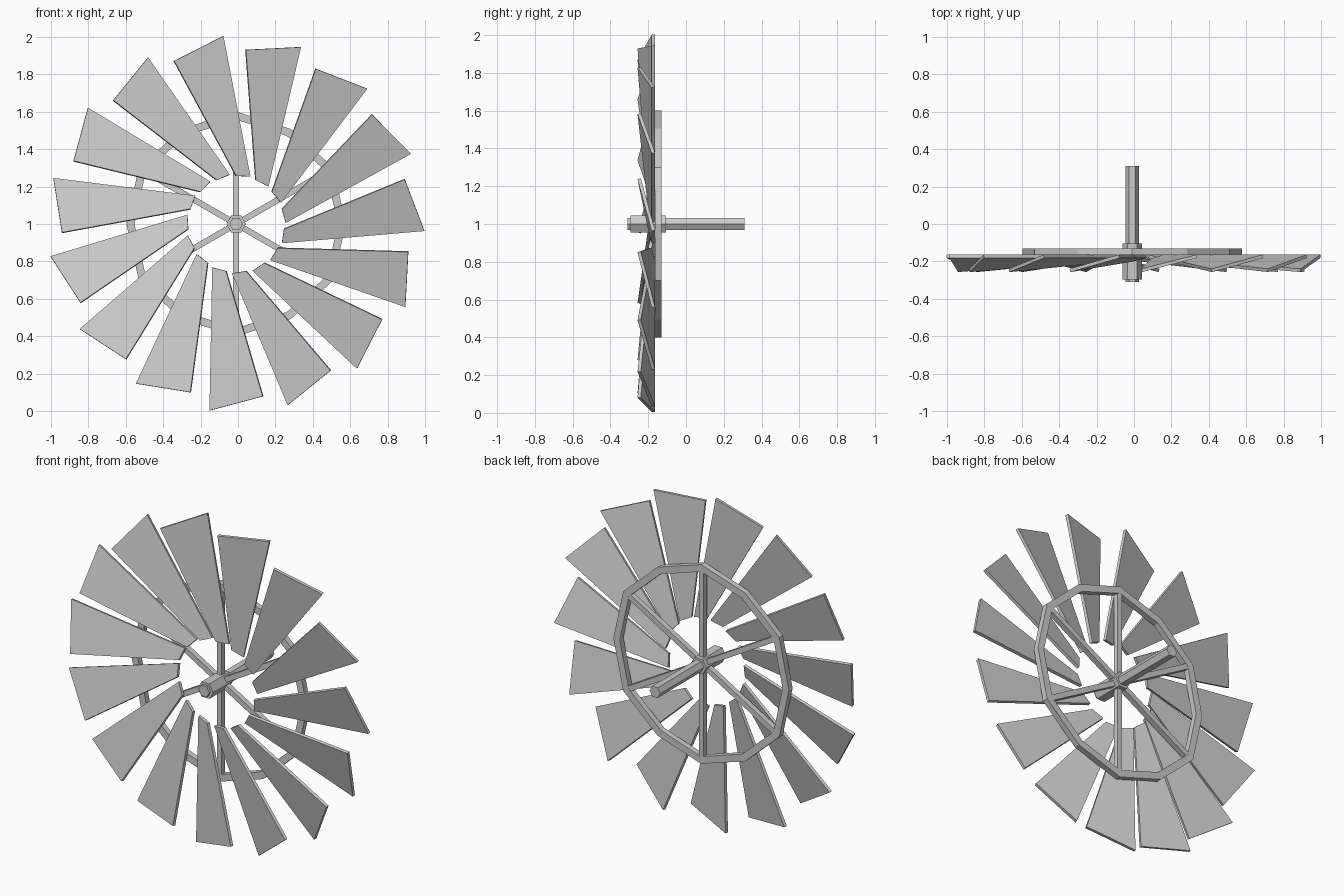
import bpy, bmesh, math
from mathutils import Vector, Matrix

cube = bpy.data.objects.get("Cube")
if cube:
    bpy.data.objects.remove(cube)

HUB = Vector((-0.01, 0, 1.0))
BLADES, SPOKES = 15, 6

metal = bpy.data.materials.new("grey_metal")
metal.use_nodes = True
GREY = (0.6, 0.6, 0.6, 1)
metal.diffuse_color = GREY
metal.node_tree.nodes["Principled BSDF"].inputs["Base Color"].default_value = GREY


def finish(bm, name):
    bmesh.ops.recalc_face_normals(bm, faces=bm.faces)
    mesh = bpy.data.meshes.new(name)
    bm.to_mesh(mesh)
    bm.free()
    mesh.materials.append(metal)
    return mesh


def place(name, mesh, angle=0):
    ob = bpy.data.objects.new(name, mesh)
    ob.location = HUB
    ob.rotation_euler.y = angle
    bpy.context.collection.objects.link(ob)


def hex_bar(name, radius, y0, y1):
    """Six-sided bar along y with corners pointing to the sides."""
    bm = bmesh.new()
    turn = (Matrix.Translation((0, (y0 + y1) / 2, 0))
            @ Matrix.Rotation(math.pi / 2, 4, 'X')
            @ Matrix.Rotation(math.pi / 2, 4, 'Z'))
    bmesh.ops.create_cone(bm, cap_ends=True, segments=6, radius1=radius,
                          radius2=radius, depth=y1 - y0, matrix=turn)
    # Make sure a corner lies on the x axis
    if max(v.co.x for v in bm.verts) < radius * 0.95:
        bmesh.ops.rotate(bm, verts=bm.verts, cent=(0, 0, 0),
                         matrix=Matrix.Rotation(math.pi / 6, 3, 'Y'))
    place(name, finish(bm, name))


# Axle and hub
hex_bar("axle", 0.036, -0.31, 0.31)
hex_bar("hub", 0.052, -0.295, -0.105)

# Spokes
RING_Y0, RING_Y1 = -0.165, -0.13
bm = bmesh.new()
bmesh.ops.create_cube(bm, size=1, matrix=Matrix.Translation((0, (RING_Y0 + RING_Y1) / 2, 0.3))
                      @ Matrix.Diagonal((0.032, RING_Y1 - RING_Y0 - 0.002, 0.54, 1)))
spoke = finish(bm, "spoke")
for i in range(SPOKES):
    place(f"spoke_{i + 1}", spoke, i * math.tau / SPOKES)

# Twelve-sided ring, slightly wider where the spokes meet it
bm = bmesh.new()
loops = []
for i in range(2 * SPOKES):
    a = i * math.pi / SPOKES
    r = 0.585 if i % 2 else 0.6
    loops.append([bm.verts.new((q * math.sin(a), y, q * math.cos(a)))
                  for q, y in ((r, RING_Y0), (r, RING_Y1),
                               (r - 0.043, RING_Y1), (r - 0.043, RING_Y0))])
for i, here in enumerate(loops):
    there = loops[(i + 1) % len(loops)]
    for k in range(4):
        n = (k + 1) % 4
        bm.faces.new((here[k], here[n], there[n], there[k]))
place("ring", finish(bm, "ring"))

# Tapered blade: one long edge rests on the ring, the other pitches forward
BACK_Y, PITCH, THICK = -0.164, 0.266, 0.018
lead_out, rest_out = Vector((-0.334, 0.869)), Vector((-0.072, 1.002))
lead_in, rest_in = Vector((-0.003, 0.256)), Vector((0.072, 0.253))
edge = (rest_in - rest_out).normalized()


def pitched(p):
    d = p - rest_out
    return Vector((p.x, BACK_Y - PITCH * abs(d.x * edge.y - d.y * edge.x), p.y))


back = [pitched(p) for p in (lead_out, rest_out, rest_in, lead_in)]
normal = (back[1] - back[0]).cross(back[2] - back[0]).normalized()
if normal.y > 0:
    normal.negate()
bm = bmesh.new()
rear = [bm.verts.new(p) for p in back]
front = [bm.verts.new(p + normal * THICK) for p in back]
bm.faces.new(rear)
bm.faces.new(front)
for i in range(4):
    j = (i + 1) % 4
    bm.faces.new((rear[i], rear[j], front[j], front[i]))
blade = finish(bm, "blade")
for i in range(BLADES):
    place(f"blade_{i + 1}", blade, i * math.tau / BLADES)
